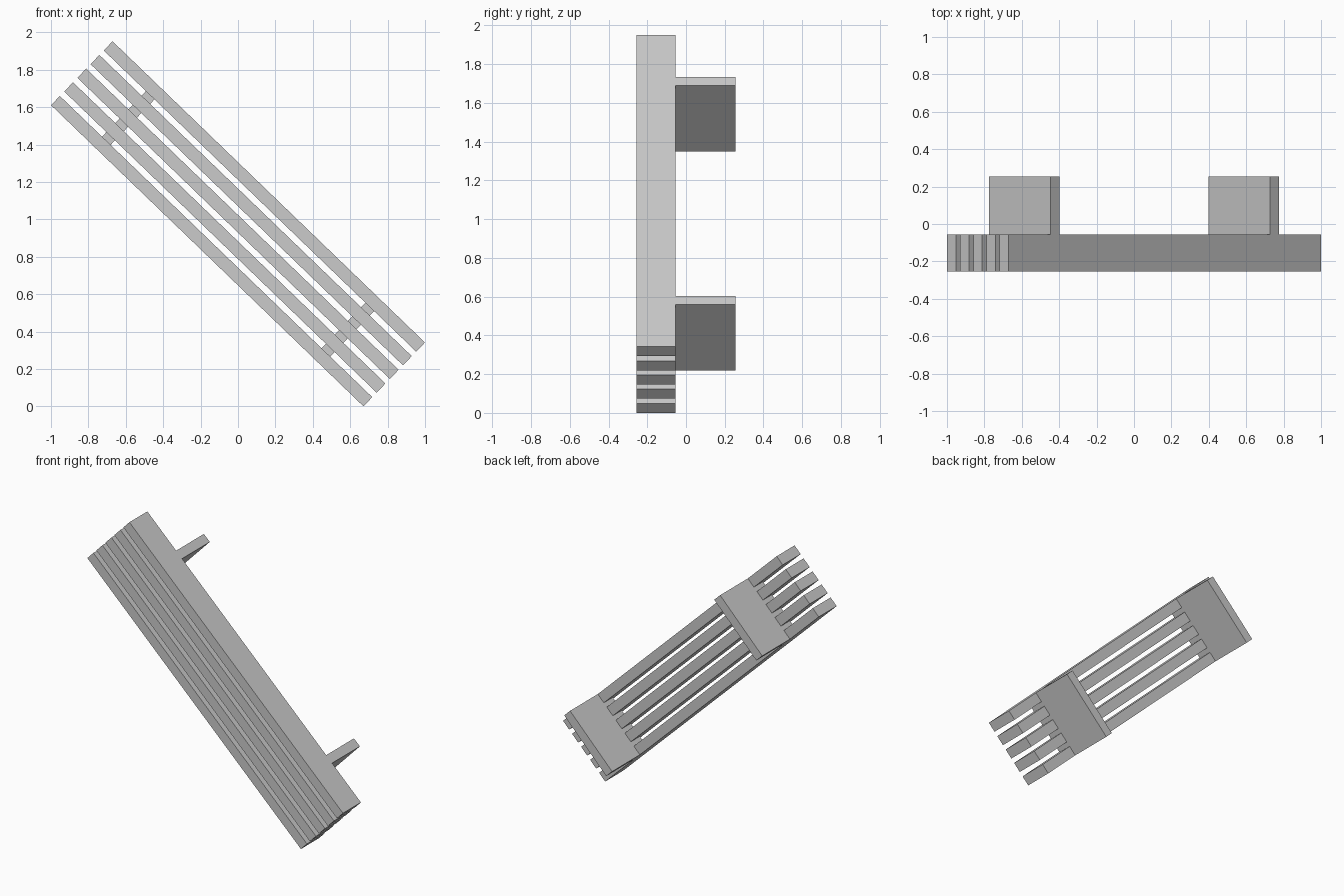
import bpy
from math import radians
from mathutils import Matrix

if "Cube" in bpy.data.objects:
    bpy.data.objects.remove(bpy.data.objects["Cube"])

TILT = Matrix.Translation((0, 0, 0.976)) @ Matrix.Rotation(radians(43.95), 4, 'Y')
LENGTH, WIDTH = 2.32, 0.474
SLAT = 0.068


def box(name, center, size):
    """Box laid out along the rack axis, then tilted with the rack."""
    bpy.ops.mesh.primitive_cube_add(size=1)
    ob = bpy.context.object
    ob.name = name
    scale = Matrix.Diagonal((*size, 1))
    ob.data.transform(Matrix.Translation(center) @ scale)
    ob.matrix_world = TILT
    return ob


# five parallel slats
pitch = (WIDTH - SLAT) / 4
for i in range(5):
    box(f"slat_{i + 1}", (0, -0.155, (i - 2) * pitch), (LENGTH, 0.2, SLAT))

# two cross supports, let into the slats to half their depth
for name, side in (("upper_support", -1), ("lower_support", 1)):
    box(name, (side * 0.815, 0.05, 0), (0.064, 0.41, WIDTH))
